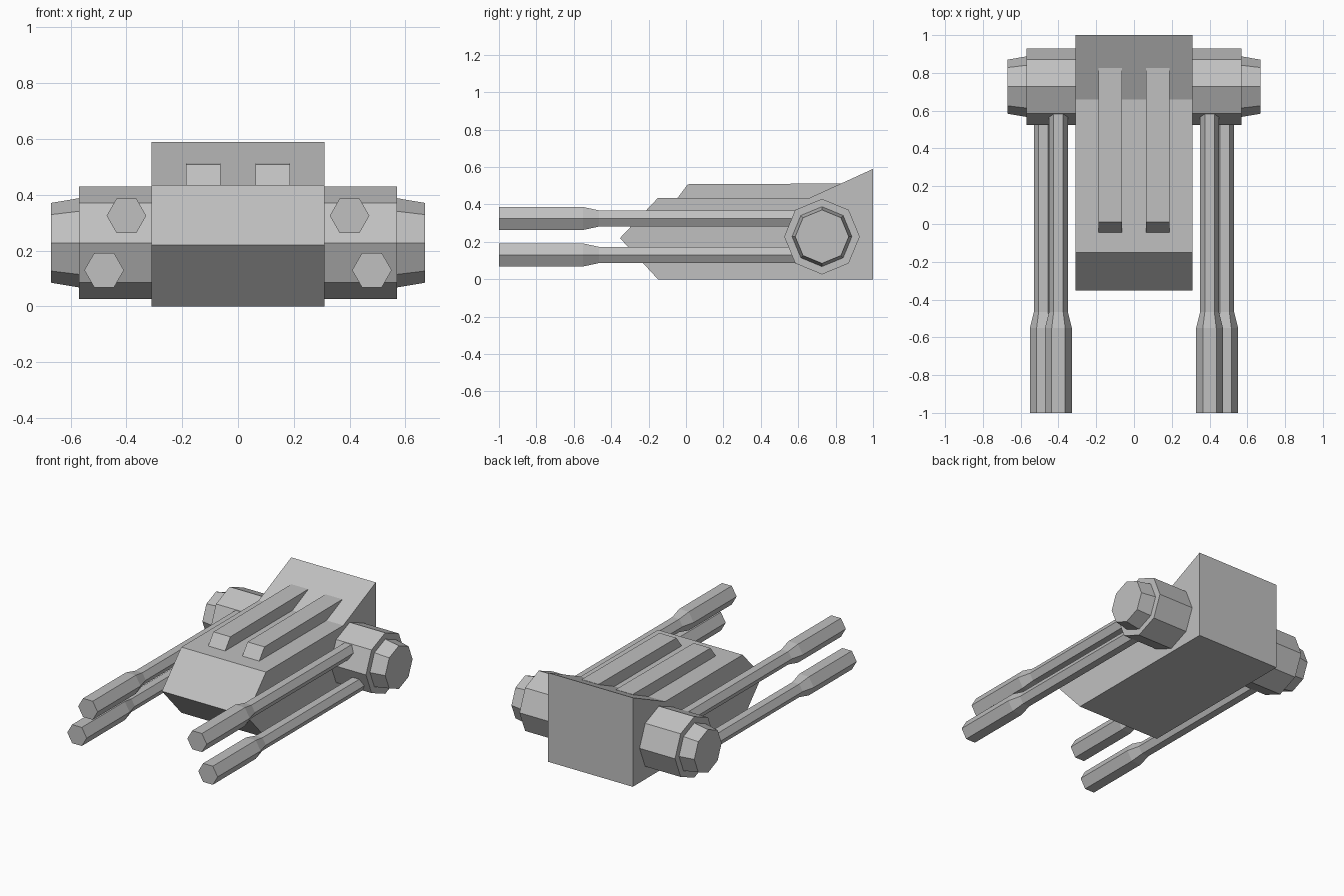
import bpy, bmesh
from math import cos, sin, tau

cube = bpy.data.objects.get("Cube")
if cube:
    bpy.data.objects.remove(cube)

grey = bpy.data.materials.new("plain grey")
grey.use_nodes = True
grey.diffuse_color = (0.53, 0.53, 0.53, 1)
grey.node_tree.nodes["Principled BSDF"].inputs["Base Color"].default_value = grey.diffuse_color


def loft(name, rings):
    """Join rings of points with side faces and close both ends."""
    bm = bmesh.new()
    loops = [[bm.verts.new(p) for p in ring] for ring in rings]
    for a, b in zip(loops, loops[1:]):
        for i in range(len(a)):
            j = (i + 1) % len(a)
            bm.faces.new((a[i], a[j], b[j], b[i]))
    bm.faces.new(loops[0])
    bm.faces.new(loops[-1])
    bmesh.ops.recalc_face_normals(bm, faces=bm.faces)
    mesh = bpy.data.meshes.new(name)
    bm.to_mesh(mesh)
    bm.free()
    mesh.materials.append(grey)
    obj = bpy.data.objects.new(name, mesh)
    bpy.context.collection.objects.link(obj)
    return obj


def extrude_profile(name, profile, x0, x1):
    return loft(name, [[(x, y, z) for y, z in profile] for x in (x0, x1)])


def turn_x(name, sections, y, z):
    """Eight-sided turned shape along x; sections are (x, radius)."""
    return loft(name, [[(x, y + r * cos(tau * i / 8), z + r * sin(tau * i / 8))
                        for i in range(8)] for x, r in sections])


def turn_y(name, sections, x, z):
    """Six-sided turned shape along y; sections are (y, radius)."""
    return loft(name, [[(x + r * cos(tau * i / 6), y, z + r * sin(tau * i / 6))
                        for i in range(6)] for y, r in sections])


# Wedge-nosed body with a raised back
extrude_profile("body", [(1, 0), (1, 0.59), (0.66, 0.435), (-0.15, 0.435),
                         (-0.353, 0.22), (-0.15, 0)], -0.31, 0.31)

for side, s in (("left", 1), ("right", -1)):
    # Ridge on the top, running into the back slope
    extrude_profile(side + "_ridge", [(-0.045, 0.42), (-0.045, 0.435), (0.01, 0.508),
                                      (0.825, 0.512), (0.825, 0.42)], s * 0.063, s * 0.187)
    # Side drum and its tapered cap
    turn_x(side + "_drum", [(s * 0.3, 0.202), (s * 0.57, 0.202)], 0.727, 0.228)
    turn_x(side + "_drum_cap", [(s * 0.56, 0.16), (s * 0.57, 0.16), (s * 0.67, 0.143)],
           0.727, 0.228)
    # Two barrels with thick muzzles
    for level, x, z in (("upper", 0.4, 0.325), ("lower", 0.48, 0.13)):
        turn_y(f"{side}_{level}_barrel", [(-1, 0.071), (-0.55, 0.071), (-0.465, 0.05),
                                          (0.65, 0.05)], s * x, z)
